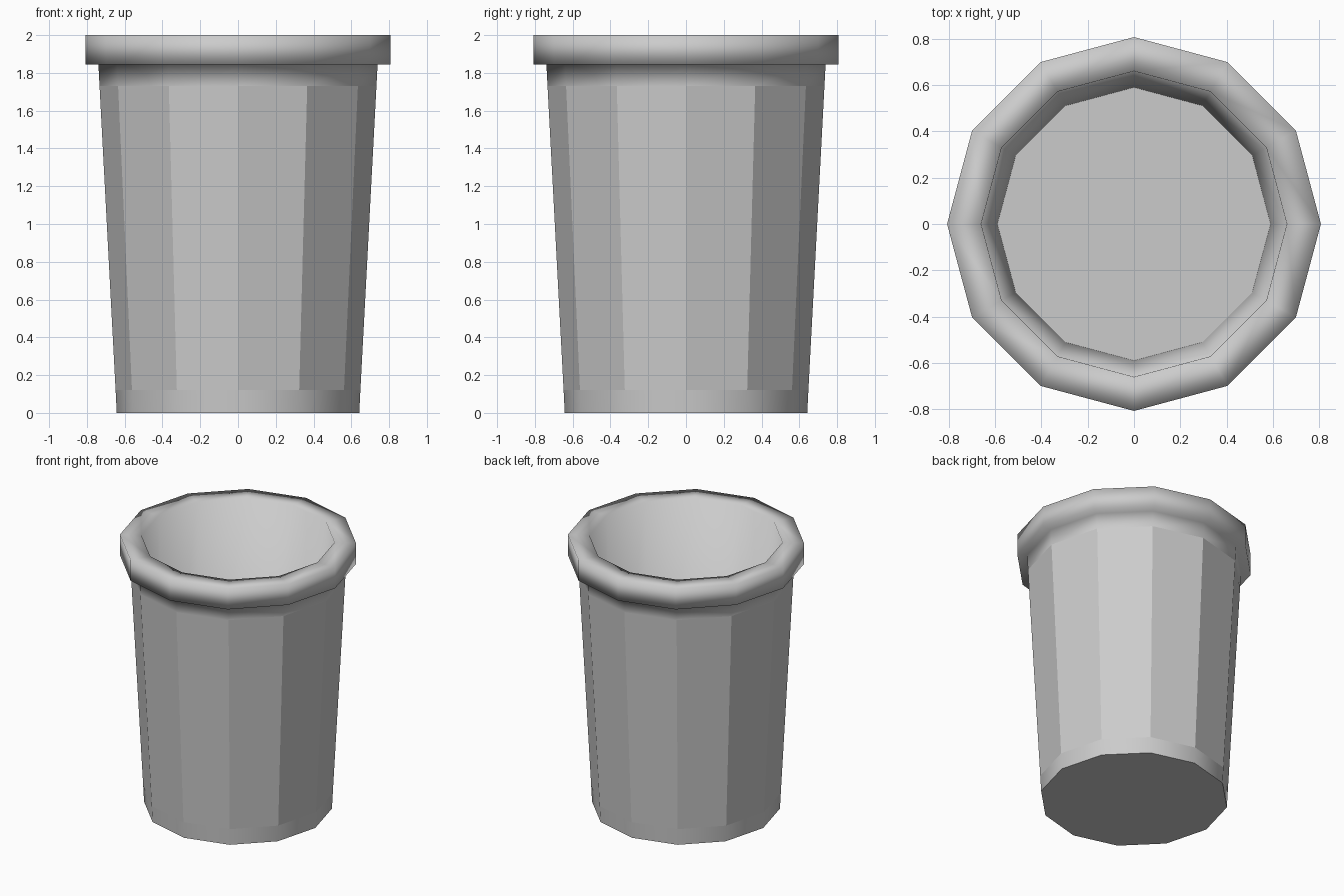
import bpy, bmesh
from math import cos, sin, pi

if "Cube" in bpy.data.objects:
    bpy.data.objects.remove(bpy.data.objects["Cube"])

SIDES = 12


def lathe(name, profile, flat_rows=()):
    """Spin a (radius, z) profile into a capped 12-sided solid."""
    bm = bmesh.new()
    rings = [[bm.verts.new((r * cos(2 * pi * i / SIDES), r * sin(2 * pi * i / SIDES), z))
              for i in range(SIDES)] for r, z in profile]
    for row, (a, b) in enumerate(zip(rings, rings[1:])):
        for i in range(SIDES):
            j = (i + 1) % SIDES
            face = bm.faces.new((a[i], a[j], b[j], b[i]))
            face.smooth = row not in flat_rows
    # flat underside and inner floor
    bm.faces.new(rings[0][::-1])
    bm.faces.new(rings[-1])
    bmesh.ops.recalc_face_normals(bm, faces=bm.faces[:])
    mesh = bpy.data.meshes.new(name)
    bm.to_mesh(mesh)
    bm.free()
    obj = bpy.data.objects.new(name, mesh)
    bpy.context.collection.objects.link(obj)
    return obj


# Bin: underside, faceted wall, thick lip, inner wall, floor
lathe("waste_bin", [
    (0.642, 0.0), (0.648, 0.12),      # foot band
    (0.733, 1.73), (0.739, 1.845),    # tapered wall and neck
    (0.807, 1.845), (0.807, 2.0),     # lip
    (0.66, 2.0),                      # mouth
    (0.59, 0.06),                     # inner floor edge
], flat_rows=(1,))
